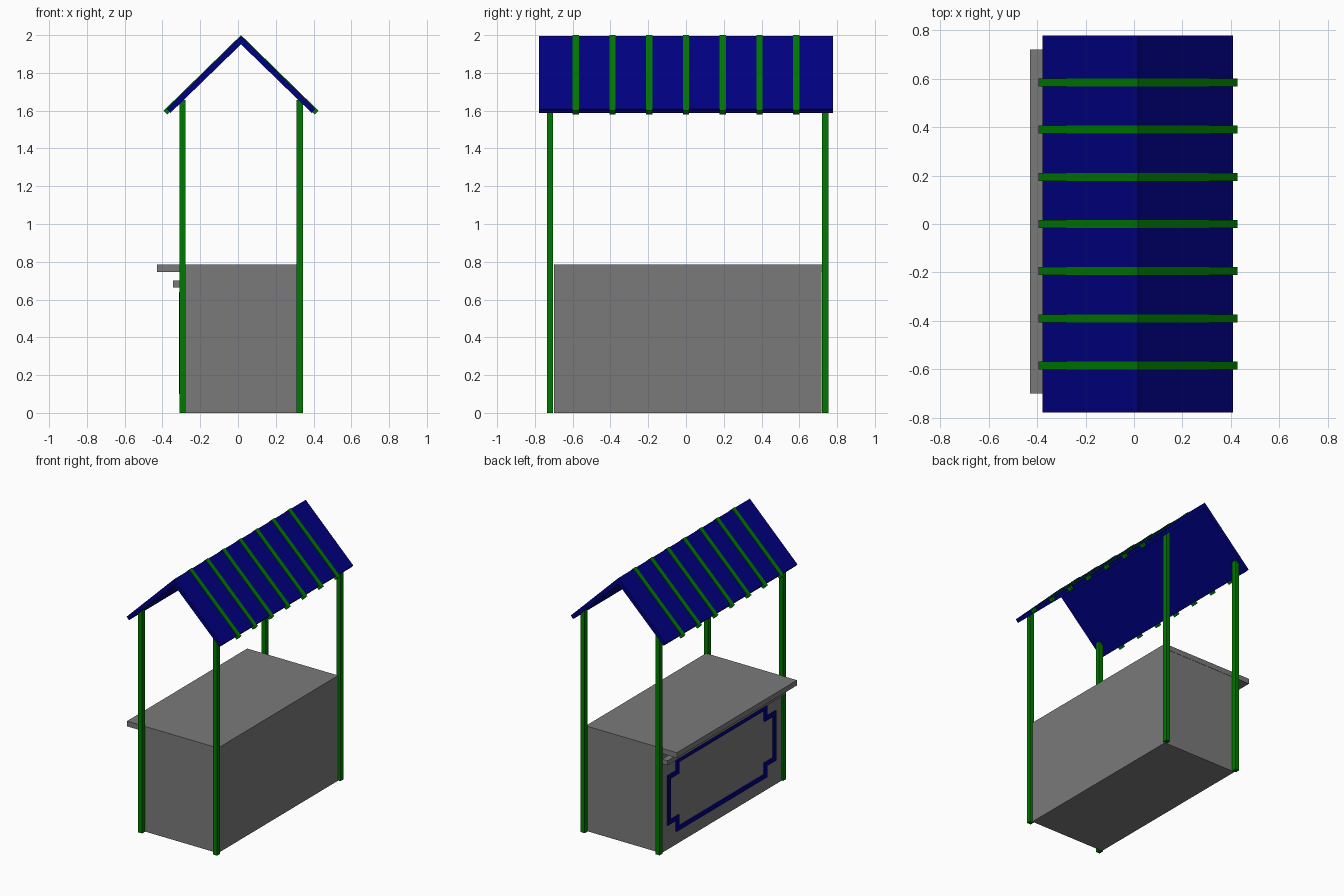
import bpy
import bmesh

if "Cube" in bpy.data.objects:
    bpy.data.objects.remove(bpy.data.objects["Cube"])

def material(name, color):
    m = bpy.data.materials.new(name)
    m.diffuse_color = color
    m.use_nodes = True
    m.node_tree.nodes["Principled BSDF"].inputs["Base Color"].default_value = m.diffuse_color
    return m

GREEN = material("green_paint", (0.0, 0.19, 0.0, 1))
BLUE = material("blue_paint", (0.0, 0.0, 0.22, 1))
GREY = material("grey_paint", (0.195, 0.195, 0.195, 1))

def mesh_object(name, verts, faces, mat):
    me = bpy.data.meshes.new(name)
    me.from_pydata(verts, [], faces)
    me.materials.append(mat)
    # Consistent outward normals
    bm = bmesh.new()
    bm.from_mesh(me)
    bmesh.ops.recalc_face_normals(bm, faces=bm.faces)
    bm.to_mesh(me)
    bm.free()
    ob = bpy.data.objects.new(name, me)
    bpy.context.collection.objects.link(ob)
    return ob

def box(name, x0, x1, y0, y1, z0, z1, mat):
    verts = [(x, y, z) for x in (x0, x1) for y in (y0, y1) for z in (z0, z1)]
    faces = [(0, 1, 3, 2), (4, 6, 7, 5), (0, 4, 5, 1),
             (2, 3, 7, 6), (0, 2, 6, 4), (1, 5, 7, 3)]
    return mesh_object(name, verts, faces, mat)

def chevron(name, outer_apex, outer_end, inner_end, inner_apex, y0, y1, mat):
    # Gable section mirrored about the ridge, extruded along y
    c = 0.016
    right = [outer_end, inner_end]
    left = [(-x, z) for x, z in reversed(right)]
    prof = [(0, outer_apex)] + right + [(0, inner_apex)] + left
    verts = [(c + x, y, z) for y in (y0, y1) for x, z in prof]
    faces = [(0, 1, 2, 3), (0, 3, 4, 5), (9, 8, 7, 6), (11, 10, 9, 6)]
    faces += [(i, i + 6, (i + 1) % 6 + 6, (i + 1) % 6) for i in range(6)]
    return mesh_object(name, verts, faces, mat)

# Stall body, counter and small shelf under it
box("stall_body", -0.30, 0.325, -0.70, 0.718, 0, 0.78, GREY)
box("counter_top", -0.428, 0.325, -0.70, 0.72, 0.747, 0.786, GREY)
box("under_counter_shelf", -0.345, -0.29, -0.69, 0.71, 0.665, 0.70, GREY)

# Four corner posts
for sx, x in (("serving", -0.31), ("rear", 0.31)):
    for sy, y in (("front", -0.737), ("back", 0.721)):
        box(f"{sx}_{sy}_post", x, x + 0.033, y, y + 0.034, 0, 1.657, GREEN)

# Gabled roof and its ribs
chevron("roof", 1.995, (0.393, 1.610), (0.374, 1.588), 1.951, -0.777, 0.777, BLUE)
for i in range(7):
    y = (i - 3) * 0.1945
    chevron(f"roof_rib_{i + 1}", 2.0, (0.410, 1.600), (0.391, 1.580), 1.963,
            y - 0.0165, y + 0.0165, GREEN)

# Decorative frame with stepped corners on the serving side
def stepped_loop(inset):
    cy, cz = 0.015, 0.37
    a, b = 0.64 - inset, 0.535 - inset
    h, k = 0.27 - inset, 0.185 - inset
    quarter = [(a, k), (b, k), (b, h)]
    loop = quarter + [(-y, z) for y, z in reversed(quarter)]
    loop += [(-y, -z) for y, z in quarter] + [(y, -z) for y, z in reversed(quarter)]
    return [(cy + y, cz + z) for y, z in loop]

outer, inner = stepped_loop(0), stepped_loop(0.03)
verts = [(x, y, z) for x in (-0.312, -0.298) for lp in (outer, inner) for y, z in lp]
faces = []
for i in range(12):
    j = (i + 1) % 12
    faces += [(i, i + 12, j + 12, j), (i + 24, j + 24, j + 36, i + 36),
              (i, j, j + 24, i + 24), (i + 12, i + 36, j + 36, j + 12)]
mesh_object("panel_frame", verts, faces, BLUE)
